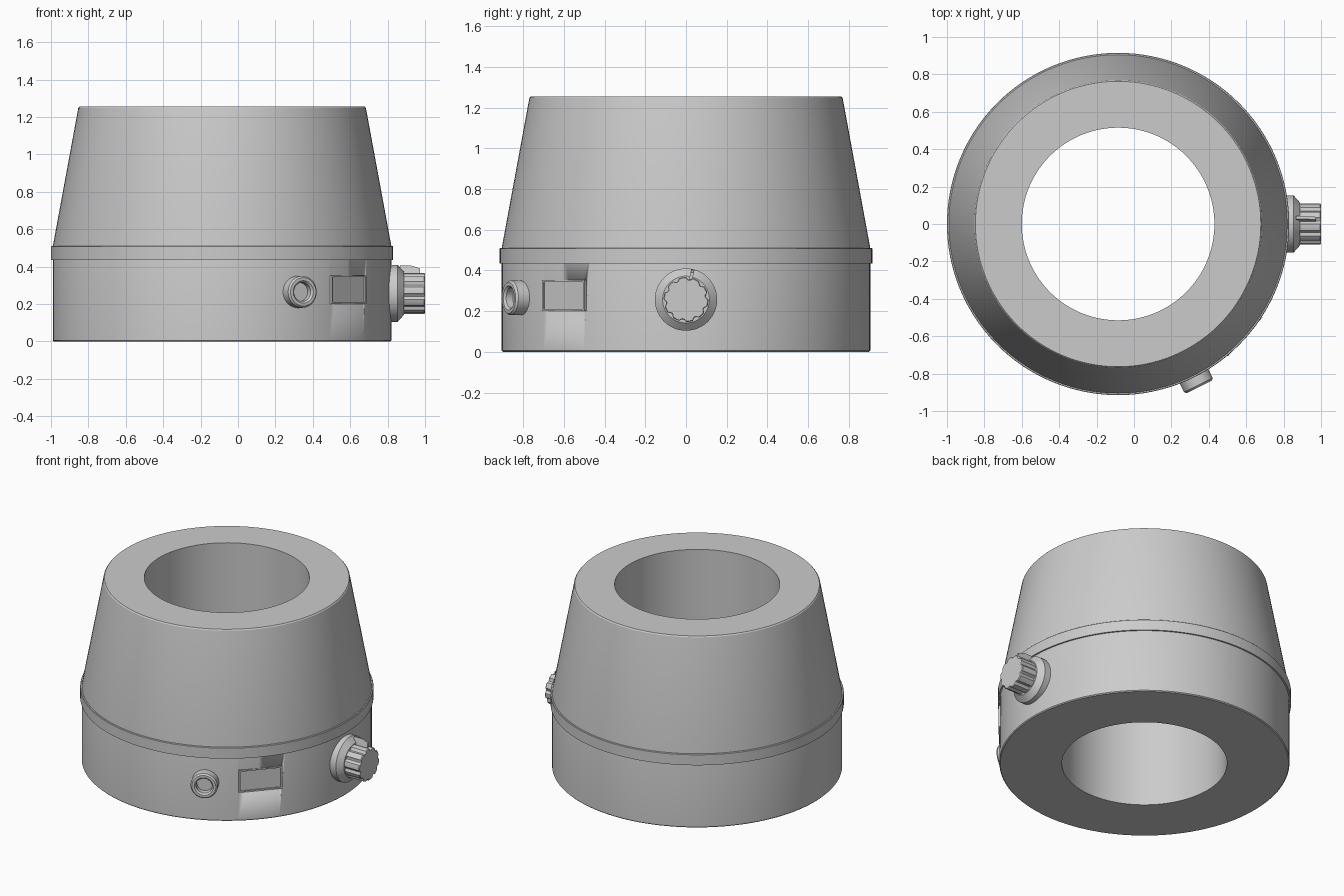
import bpy, bmesh
from math import sin, cos, pi, radians
from mathutils import Matrix

if "Cube" in bpy.data.objects:
    bpy.data.objects.remove(bpy.data.objects["Cube"])

CX = -0.085            # axis of the round housing
ZC = 0.265             # height of the controls


def finish(name, bm, matrix=None, angle=25):
    bmesh.ops.remove_doubles(bm, verts=bm.verts, dist=1e-5)
    bmesh.ops.recalc_face_normals(bm, faces=bm.faces)
    mesh = bpy.data.meshes.new(name)
    bm.to_mesh(mesh)
    bm.free()
    ob = bpy.data.objects.new(name, mesh)
    bpy.context.collection.objects.link(ob)
    if matrix:
        ob.matrix_world = matrix
    bpy.ops.object.select_all(action='DESELECT')
    ob.select_set(True)
    bpy.context.view_layer.objects.active = ob
    bpy.ops.object.shade_smooth_by_angle(angle=radians(angle))
    return ob


def lathe(name, profile, matrix, segs=128, closed=True, scale=lambda i: 1.0):
    """Revolve (radius, height) points about local z."""
    bm = bmesh.new()
    rings = []
    for r, h in profile:
        rings.append([bm.verts.new((r * scale(i) * cos(2 * pi * i / segs),
                                    r * scale(i) * sin(2 * pi * i / segs), h))
                      for i in range(segs)])
    pairs = list(zip(rings, rings[1:]))
    if closed:
        pairs.append((rings[-1], rings[0]))
    for a, b in pairs:
        for i in range(segs):
            j = (i + 1) % segs
            bm.faces.new((a[i], a[j], b[j], b[i]))
    return finish(name, bm, matrix)


def box(name, size, center, matrix):
    bm = bmesh.new()
    bmesh.ops.create_cube(bm, size=1)
    bmesh.ops.scale(bm, vec=size, verts=bm.verts)
    bmesh.ops.translate(bm, vec=center, verts=bm.verts)
    return finish(name, bm, matrix)


def outward(deg, z):
    """Local z points radially out of the housing, local y runs sideways."""
    return (Matrix.Translation((CX, 0, z)) @ Matrix.Rotation(radians(deg), 4, 'Z')
            @ Matrix.Rotation(pi / 2, 4, 'Y'))


upright = Matrix.Translation((CX, 0, 0))

# Hollow housing: straight base and tapered upper part
housing = lathe("housing", [(0.515, 0), (0.899, 0), (0.905, 0.006), (0.905, 0.51),
                            (0.769, 1.248), (0.763, 1.255), (0.515, 1.255)], upright)
# Raised trim band
lathe("trim_band", [(0.89, 0.435), (0.915, 0.435), (0.915, 0.507),
                    (0.912, 0.51), (0.89, 0.51)], upright)

# Rocker switch: flat frame around a slightly sunken plate, set in a pocket
sw = outward(-41.6, 0.277)
cutter = box("switch_pocket_cutter", (0.148, 0.272, 0.1), (0, 0, 0.92), sw)
cutter.hide_render = True
cutter.hide_viewport = True
cut = housing.modifiers.new("switch_pocket", 'BOOLEAN')
cut.object = cutter
cut.solver = 'EXACT'
box("switch_plate", (0.14, 0.264, 0.04), (0, 0, 0.88), sw)
for s, side in ((-1, "a"), (1, "b")):
    box("switch_frame_long_" + side, (0.009, 0.278, 0.047), (s * 0.0715, 0, 0.885), sw)
    box("switch_frame_short_" + side, (0.134, 0.009, 0.047), (0, s * 0.1345, 0.885), sw)

# Socket with a recessed bore
lathe("socket", [(0, 0.86), (0.085, 0.86), (0.085, 0.962), (0.076, 0.973), (0.06, 0.973),
                 (0.05, 0.962), (0.05, 0.925), (0, 0.925)],
      outward(-63.5, ZC), segs=48, closed=False)

# Knob: flared skirt, fluted grip and pointer fin
kn = outward(0, 0.257)
lathe("knob_skirt", [(0, 0.87), (0.153, 0.87), (0.153, 0.938), (0.115, 0.972), (0, 0.972)],
      kn, segs=64, closed=False)
flute = [1.0, 1.0, 1.0, 1.0, 1.0, 0.92, 0.89, 0.92]
lathe("knob_grip", [(0, 0.95), (0.11, 0.95), (0.11, 1.08), (0.106, 1.085), (0, 1.085)],
      kn, segs=80, closed=False, scale=lambda i: flute[i % 8])

bm = bmesh.new()
fin = [(0.09, 0.95), (0.151, 0.95), (0.151, 1.01), (0.136, 1.057), (0.09, 1.057)]
face = bm.faces.new([bm.verts.new((-r, -0.008, h)) for r, h in fin])
ext = bmesh.ops.extrude_face_region(bm, geom=[face])
bmesh.ops.translate(bm, vec=(0, 0.016, 0),
                    verts=[v for v in ext["geom"] if isinstance(v, bmesh.types.BMVert)])
finish("knob_pointer", bm, kn @ Matrix.Rotation(radians(-13), 4, 'Z'))
